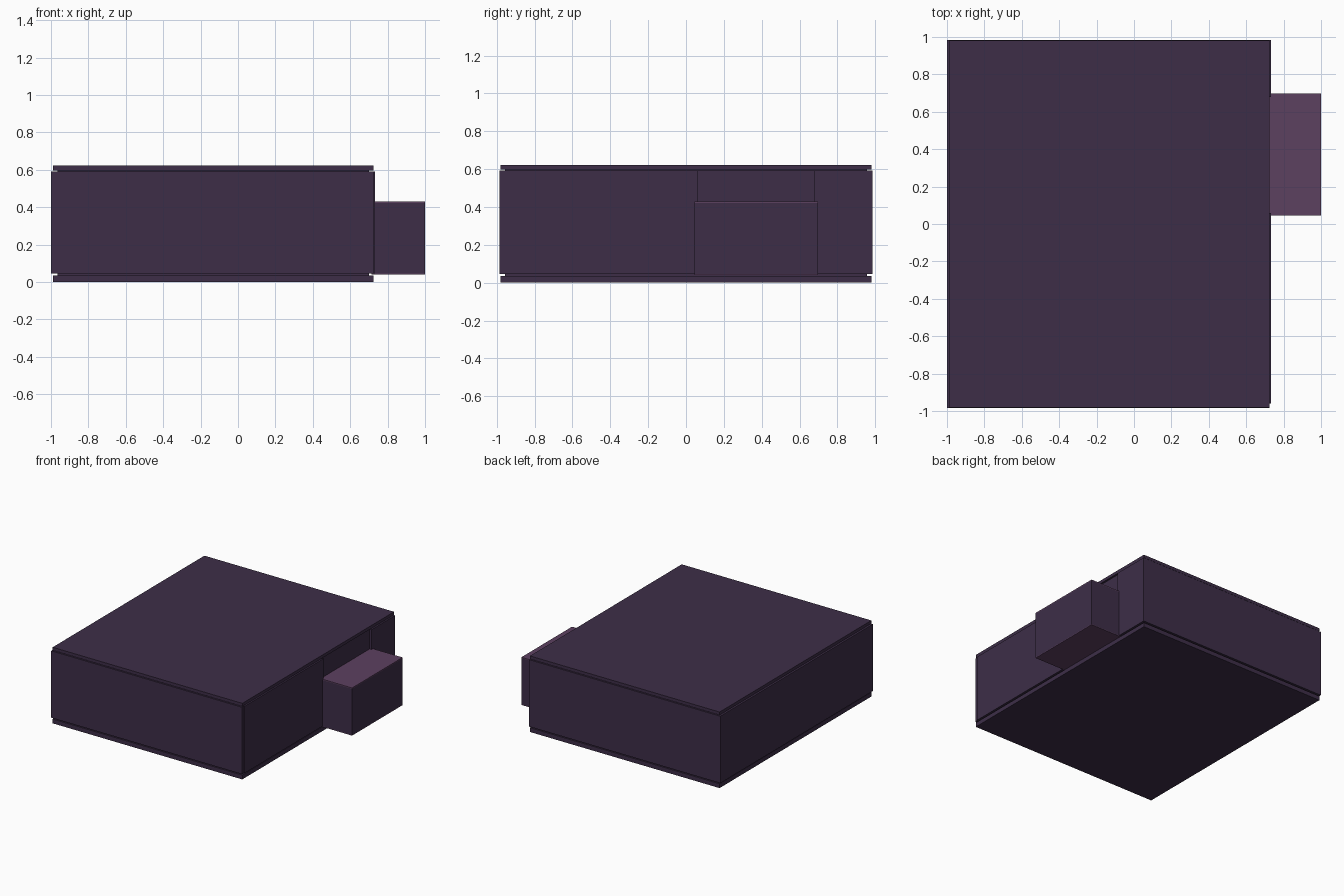
import bpy

if "Cube" in bpy.data.objects:
    bpy.data.objects.remove(bpy.data.objects["Cube"])


def material(name, rgb):
    m = bpy.data.materials.new(name)
    m.diffuse_color = (*rgb, 1.0)
    m.use_nodes = True
    m.node_tree.nodes["Principled BSDF"].inputs["Base Color"].default_value = m.diffuse_color
    return m


dark = material("dark_plum", (0.047, 0.027, 0.064))
mauve = material("dusty_mauve", (0.108, 0.052, 0.118))


def box(name, x, y, z, mat):
    """Box from (min, max) ranges on each axis."""
    bpy.ops.mesh.primitive_cube_add(size=1)
    ob = bpy.context.object
    ob.name = name
    ob.location = [(r[0] + r[1]) / 2 for r in (x, y, z)]
    ob.scale = [r[1] - r[0] for r in (x, y, z)]
    bpy.ops.object.transform_apply(location=True, rotation=False, scale=True)
    ob.data.materials.append(mat)
    return ob


WALL_Z = (0.045, 0.592)

# Floor and roof slabs
box("floor_slab", (-0.99, 0.725), (-0.98, 0.98), (0, 0.035), dark)
box("roof_slab", (-0.99, 0.725), (-0.98, 0.98), (0.597, 0.622), dark)

# Inset core closing the thin shadow gaps
box("core", (-0.965, 0.70), (-0.955, 0.955), (0.03, 0.60), dark)

# Outer wall panels
box("front_wall", (-1.0, 0.725), (-0.985, -0.96), WALL_Z, dark)
box("back_wall", (-1.0, 0.73), (0.96, 0.985), WALL_Z, dark)
box("left_wall", (-1.0, -0.97), (-0.96, 0.96), WALL_Z, dark)
box("right_wall_front", (0.705, 0.732), (-0.96, 0.06), WALL_Z, dark)
box("right_wall_back", (0.705, 0.732), (0.68, 0.985), WALL_Z, dark)

# Recessed panel above the side annex
box("annex_lintel", (0.69, 0.715), (0.06, 0.68), WALL_Z, dark)

# Side annex with a mauve roof and underside
AX, AY = (0.715, 1.0), (0.045, 0.698)
box("annex", AX, AY, (0.046, 0.422), dark)
box("annex_roof", AX, AY, (0.422, 0.43), mauve)
box("annex_underside", AX, AY, (0.04, 0.046), mauve)
